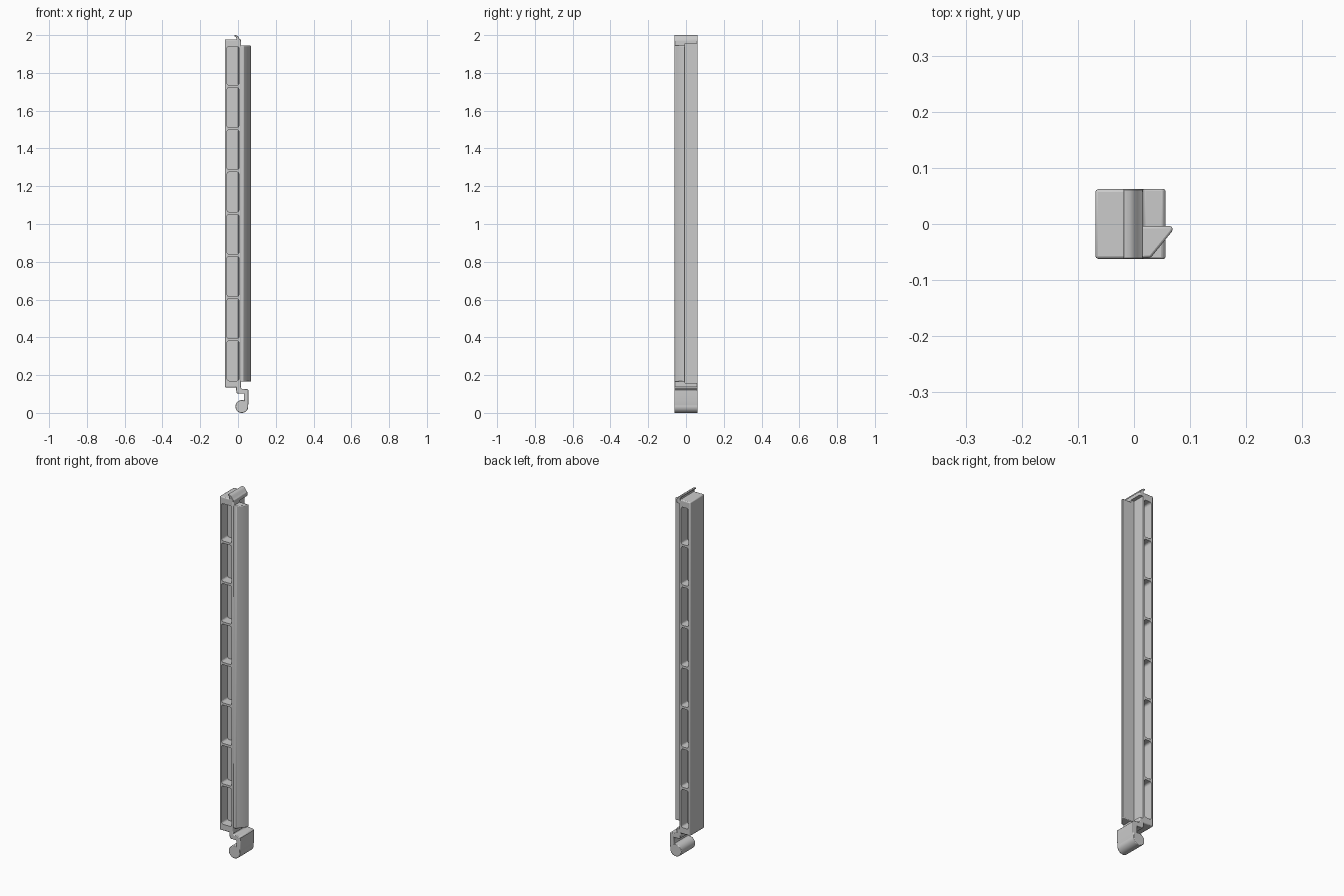
import bpy, bmesh, math

cube = bpy.data.objects.get("Cube")
if cube:
    bpy.data.objects.remove(cube, do_unlink=True)

grey = bpy.data.materials.new("plain grey")
grey.use_nodes = True
grey.diffuse_color = (0.6, 0.6, 0.6, 1)
grey.node_tree.nodes["Principled BSDF"].inputs["Base Color"].default_value = (0.6, 0.6, 0.6, 1)

HALF = 0.062      # half the depth of the bar
PITCH = 0.2235    # spacing of the pockets


def prism(name, points, low, high, axis="y"):
    """Extrude an xz outline along y, or an xy outline along z."""
    bm = bmesh.new()
    place = (lambda a, b: (a, low, b)) if axis == "y" else (lambda a, b: (a, b, low))
    face = bm.faces.new([bm.verts.new(place(a, b)) for a, b in points])
    new = bmesh.ops.extrude_face_region(bm, geom=[face])["geom"]
    step = (0, high - low, 0) if axis == "y" else (0, 0, high - low)
    bmesh.ops.translate(bm, vec=step, verts=[v for v in new if isinstance(v, bmesh.types.BMVert)])
    bmesh.ops.recalc_face_normals(bm, faces=bm.faces)
    mesh = bpy.data.meshes.new(name)
    bm.to_mesh(mesh)
    bm.free()
    obj = bpy.data.objects.new(name, mesh)
    bpy.context.collection.objects.link(obj)
    mesh.materials.append(grey)
    return obj


def box(x0, x1, z0, z1):
    return [(x0, z0), (x1, z0), (x1, z1), (x0, z1)]


def rounded_box(x0, x1, z0, z1, r=0.011, n=4):
    points = []
    corners = [(x1 - r, z1 - r), (x0 + r, z1 - r), (x0 + r, z0 + r), (x1 - r, z0 + r)]
    for i, (cx, cz) in enumerate(corners):
        for k in range(n + 1):
            a = math.pi / 2 * (i + k / n)
            points.append((cx + r * math.cos(a), cz + r * math.sin(a)))
    return points


def cut(target, cutter):
    mod = target.modifiers.new("cut", "BOOLEAN")
    mod.operation = "DIFFERENCE"
    mod.solver = "EXACT"
    mod.object = cutter
    cutter.hide_render = True
    cutter.hide_set(True)


def finish(obj, width, segments=2):
    if width:
        mod = obj.modifiers.new("soft edges", "BEVEL")
        mod.width = width
        mod.segments = segments
        mod.limit_method = "ANGLE"
        mod.angle_limit = math.radians(40)
    bpy.ops.object.select_all(action="DESELECT")
    obj.select_set(True)
    bpy.context.view_layer.objects.active = obj
    bpy.ops.object.shade_smooth_by_angle(angle=math.radians(35))


# Main bar, with its rear inner corner cut back between the two end caps
bar = prism("bar", box(-0.069, 0.016, 0.135, 1.977), -HALF, HALF)
finish(bar, 0.005)
cut(bar, prism("rear_step_cutter", box(-0.004, 0.1, 0.158, 1.955), -0.004, 0.1))

# Rows of pockets in the front and back, separated by a thin web
for i in range(8):
    z0 = 0.17 + i * PITCH
    z1 = min(z0 + 0.211, 1.94)
    cut(bar, prism(f"front_pocket_cutter_{i}", rounded_box(-0.058, 0.005, z0, z1), -0.1, -0.008))
    cut(bar, prism(f"back_pocket_cutter_{i}", rounded_box(-0.058, -0.014, z0, z1), 0.008, 0.1))

# Wedge-shaped side rail
rail_outline = [(-0.002, -0.004), (0.069, -0.004), (0.068, -0.013),
                (0.03, -0.06), (0.01, -HALF + 0.001)]
rail = prism("side_rail", rail_outline, 0.165, 1.945, "z")
finish(rail, 0.004)

# Curled lip on the top end
lip_outline = [(-0.019, 2.0), (-0.008, 1.999), (0.001, 1.993), (0.006, 1.983), (0.016, 1.974),
               (0.014, 1.965), (-0.01, 1.965), (-0.008, 1.982), (-0.012, 1.99), (-0.019, 1.994)]
lip = prism("top_lip", lip_outline, -HALF, HALF)
finish(lip, 0.0015, 1)

# Hook under the bottom end: a stub, a bent arm and a round bead
arm_outline = [(-0.012, 0.145), (-0.008, 0.108), (-0.003, 0.102), (0.032, 0.102), (0.032, 0.06),
               (0.02, 0.04), (0.053, 0.035), (0.056, 0.06), (0.056, 0.12), (0.051, 0.126),
               (0.018, 0.128), (0.014, 0.134), (0.014, 0.15)]
arm = prism("hook_arm", arm_outline, -HALF, HALF)
finish(arm, 0.003)

bead_outline = [(0.02 + 0.034 * math.cos(a * math.tau / 32), 0.034 + 0.034 * math.sin(a * math.tau / 32))
                for a in range(32)]
bead = prism("hook_bead", bead_outline, -HALF, HALF)
finish(bead, 0.003)
